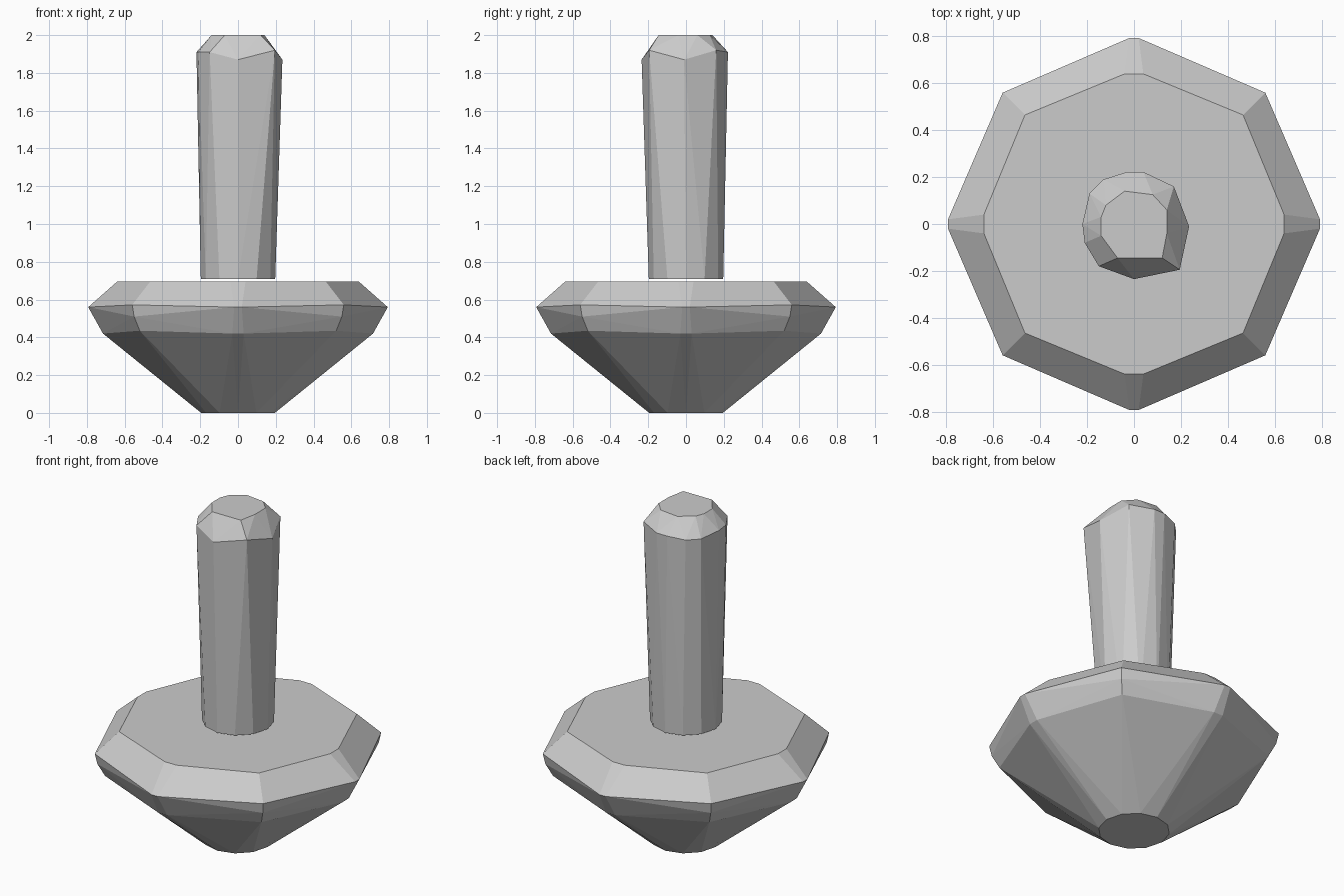
import bpy, bmesh
from math import cos, sin, pi

if "Cube" in bpy.data.objects:
    bpy.data.objects.remove(bpy.data.objects["Cube"])


def ring(sides, radius, z, turn=0.0):
    return [(radius * cos(turn + 2 * pi * i / sides),
             radius * sin(turn + 2 * pi * i / sides), z) for i in range(sides)]


def faceted(name, points):
    """Flat-faced convex part wrapped around its cross-section points."""
    bm = bmesh.new()
    for p in points:
        bm.verts.new(p)
    out = bmesh.ops.convex_hull(bm, input=bm.verts)
    loose = [g for g in set(out["geom_interior"] + out["geom_unused"])
             if isinstance(g, bmesh.types.BMVert)]
    bmesh.ops.delete(bm, geom=loose, context='VERTS')
    bmesh.ops.dissolve_limit(bm, angle_limit=0.01, verts=bm.verts, edges=bm.edges)
    bmesh.ops.recalc_face_normals(bm, faces=bm.faces)
    mesh = bpy.data.meshes.new(name)
    bm.to_mesh(mesh)
    bm.free()
    ob = bpy.data.objects.new(name, mesh)
    bpy.context.collection.objects.link(ob)
    return ob


# Body: octagonal disc, cut corners on the axes, tapering to a small foot
body = ring(12, 0.195, 0.0)
for k in range(4):
    c, s = round(cos(k * pi / 2)), round(sin(k * pi / 2))
    quarter = [(0.64, -0.04, 0.695), (0.64, 0.04, 0.695), (0.465, 0.465, 0.695),
               (0.793, -0.02, 0.56), (0.793, 0.02, 0.56), (0.56, 0.56, 0.572),
               (0.55, 0.55, 0.51), (0.715, -0.03, 0.42), (0.715, 0.03, 0.42),
               (0.52, 0.52, 0.435)]
    body += [(c * x - s * y, s * x + c * y, z) for x, y, z in quarter]
faceted("top_body", body)

# Stem: slightly flared, hand-cut handle with a chamfered end
shoulder = [(-0.22, 0.0, 1.91), (-0.19, 0.13, 1.90), (-0.13, 0.19, 1.90),
            (-0.03, 0.222, 1.91), (0.04, 0.222, 1.91), (0.17, 0.16, 1.92),
            (0.235, -0.01, 1.87), (0.195, -0.195, 1.92), (0.0, -0.235, 1.87),
            (-0.15, -0.18, 1.91), (-0.21, -0.08, 1.91)]
cap = [(-0.04, 0.14), (0.08, 0.125), (0.14, 0.06), (0.14, -0.04), (0.12, -0.145),
       (-0.07, -0.145), (-0.14, -0.05), (-0.14, 0.03), (-0.12, 0.08)]
faceted("stem", ring(12, 0.197, 0.71) + shoulder + [(x, y, 2.0) for x, y in cap])
